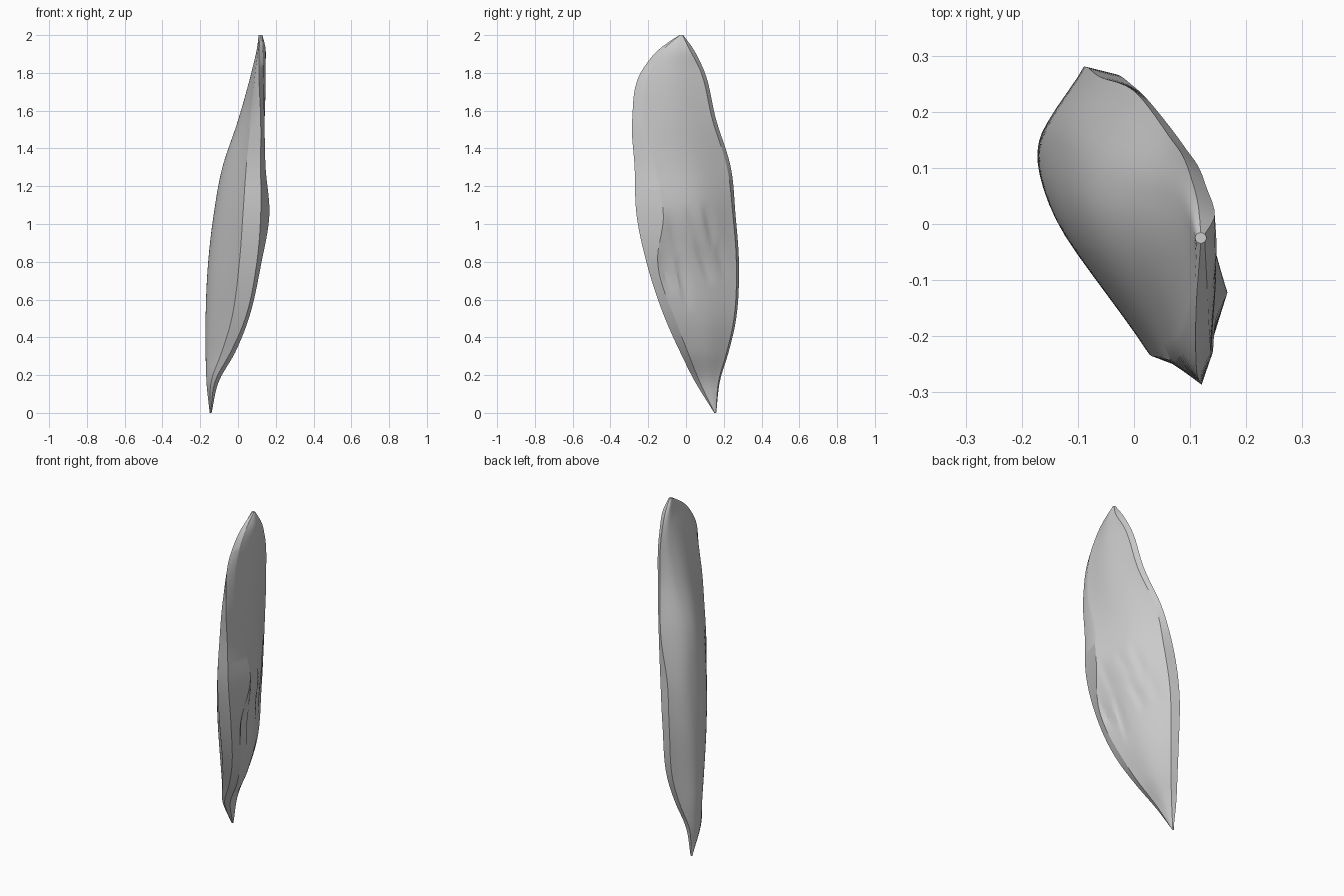
import bpy, bmesh, math, random
from mathutils import Vector

if "Cube" in bpy.data.objects:
    bpy.data.objects.remove(bpy.data.objects["Cube"])

random.seed(4)

# Height, then x, y of: front edge, right-front edge, back edge, left bulge
LEVELS = [
    (0.17, -.12, .045, -.10, .07, -.149, .18, -.163, .14),
    (0.32, -.04, -.03, -.015, .01, -.12, .225, -.168, .15),
    (0.45, .02, -.09, .04, -.04, -.10, .257, -.168, .15),
    (0.80, .10, -.21, .125, -.15, -.085, .28, -.153, .15),
    (1.05, .12, -.262, .166, -.12, -.06, .262, -.122, .14),
    (1.30, .12, -.272, .146, -.17, .00, .237, -.075, .10),
    (1.55, .12, -.285, .14, -.23, .06, .16, .01, .07),
    (1.83, .11, -.222, .134, -.185, .10, .088, .083, .04),
    (1.94, .112, -.125, .13, -.105, .115, .03, .103, .01),
]
RIGHT_N, LEFT_N = 14, 7

def section(z, fx, fy, rx, ry, bx, by, lx, ly):
    """Eight corners of a slice; bevel and bulges follow from the edges."""
    front, rf, back, left = (Vector(p) for p in ((fx, fy), (rx, ry), (bx, by), (lx, ly)))
    width = .056*math.sqrt(math.sin(math.pi*z/2)) if z < 1.1 else .028
    bevel = back + Vector((width, -width*(.25 if z < 1.1 else .7)))
    d = bevel - rf
    right = (rf + bevel)/2 + .06*Vector((d.y, -d.x))
    c = left - front
    out = .165*(1 - (z/2)**4)*Vector((-c.y, c.x))
    return (z, [front, rf, right, bevel, back, left,
                front + .7*c + out, front + .16*c + .9*out])

def tip(z, x, y, r):
    """Tiny end slice."""
    angles = [math.pi/4*i - math.pi/2 for i in range(8)]
    return (z, [Vector((x + r*math.cos(a), y + r*math.sin(a))) for a in angles])

def spline(pts, n):
    """Smooth curve through the points, last point left out."""
    p = [2*pts[0] - pts[1]] + pts + [2*pts[-1] - pts[-2]]
    out = []
    for a, b, c, d in zip(p, p[1:], p[2:], p[3:]):
        for k in range(n):
            t = k/n
            out.append(.5*(2*b + (c-a)*t + (2*a-5*b+4*c-d)*t*t + (3*b-a-3*c+d)*t**3))
    return out

def ring(p):
    return [p[0]] + spline(p[1:4], RIGHT_N) + [p[3]] + spline(p[4:8], LEFT_N) + [p[7]]

# Slanted flake scars spread over the right face: start, direction, depth
scars = []
for i in range(8):
    start = Vector((-.2 + .048*i, random.uniform(.82, 1.15)))
    run = Vector((random.uniform(.06, .11), random.uniform(-.38, -.2)))
    scars.append((start, run, random.uniform(.005, .011)))

def scar_depth(y, z):
    deepest = 0
    for start, d, depth in scars:
        q = Vector((y, z)) - start
        t = q.dot(d)/d.length_squared
        side = (q.y*d.x - q.x*d.y)/d.length
        if 0 < t < 1 and -.015 < side < .05:
            # abrupt step on one side, long feather on the other
            cut = 1 + side/.015 if side < 0 else 1 - side/.05
            deepest = max(deepest, depth*math.sin(math.pi*t)*cut)
    return deepest

# Stone blade: loft through the slices with smooth lengthwise curves
slices = [tip(0, -.145, .155, .005)] + [section(*row) for row in LEVELS] + [tip(2, .119, -.025, .01)]
bm = bmesh.new()

def slope(i, j):
    """Lengthwise slope of corner j at slice i, weighted by slice spacing."""
    def seg(k):
        return (slices[k+1][1][j] - slices[k][1][j])/(slices[k+1][0] - slices[k][0])
    if i == 0:
        return seg(0)
    if i == len(slices) - 1:
        return seg(i-1)
    h0 = slices[i][0] - slices[i-1][0]
    h1 = slices[i+1][0] - slices[i][0]
    return (seg(i-1)*h1 + seg(i)*h0)/(h0 + h1)

def corner(i, j, t):
    (z0, a), (z1, b) = slices[i], slices[i+1]
    h, s = z1 - z0, t*t*(3 - 2*t)
    return (a[j]*(1-s) + b[j]*s + slope(i, j)*h*t*(1-t)**2
            - slope(i+1, j)*h*t*t*(1-t))

def add_ring(pts, z):
    row = []
    for j, p in enumerate(ring(pts)):
        dent = scar_depth(p.y, z) if 1 < j < 2*RIGHT_N else 0
        row.append(bm.verts.new((p.x - .85*dent, p.y - .5*dent, z)))
    return row

rings = []
for i in range(len(slices) - 1):
    z0, z1 = slices[i][0], slices[i+1][0]
    steps = max(1, round((z1 - z0)/.025))
    for k in range(steps):
        t = k/steps
        rings.append(add_ring([corner(i, j, t) for j in range(8)], z0 + (z1-z0)*t))
rings.append(add_ring(slices[-1][1], slices[-1][0]))

for a, b in zip(rings, rings[1:]):
    for j in range(len(a)):
        k = (j+1) % len(a)
        bm.faces.new((a[j], a[k], b[k], b[j]))
bm.faces.new(rings[-1])
bm.faces.new(rings[0][::-1])
bmesh.ops.recalc_face_normals(bm, faces=bm.faces)

mesh = bpy.data.meshes.new("stone_blade")
bm.to_mesh(mesh)
bm.free()
blade = bpy.data.objects.new("stone_blade", mesh)
bpy.context.collection.objects.link(blade)
bpy.context.view_layer.objects.active = blade
blade.select_set(True)
bpy.ops.object.shade_smooth_by_angle(angle=math.radians(30))
